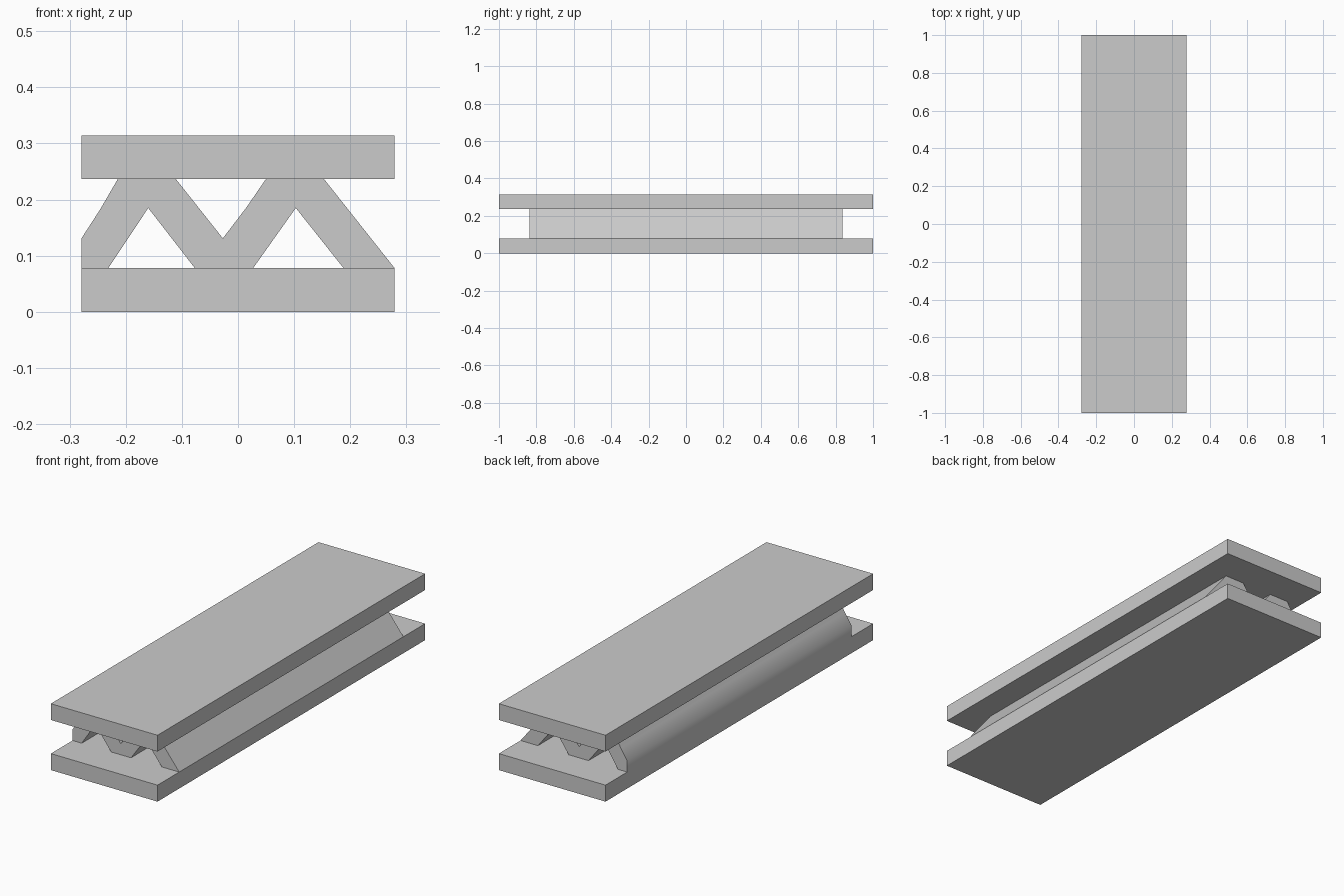
import bpy, bmesh, math

if "Cube" in bpy.data.objects:
    bpy.data.objects.remove(bpy.data.objects["Cube"])


def extrude_profile(name, points, half_length):
    """Extrude an x/z outline along y, symmetric about y = 0."""
    bm = bmesh.new()
    face = bm.faces.new([bm.verts.new((x, -half_length, z)) for x, z in points])
    result = bmesh.ops.extrude_face_region(bm, geom=[face])
    verts = [g for g in result["geom"] if isinstance(g, bmesh.types.BMVert)]
    bmesh.ops.translate(bm, verts=verts, vec=(0, 2 * half_length, 0))
    bmesh.ops.recalc_face_normals(bm, faces=bm.faces)
    mesh = bpy.data.meshes.new(name)
    bm.to_mesh(mesh)
    bm.free()
    obj = bpy.data.objects.new(name, mesh)
    bpy.context.collection.objects.link(obj)
    return obj


W = 0.279                        # half width
Z1, Z2, Z3 = 0.078, 0.237, 0.314  # bottom plate top, top plate bottom and top

# Flat plates
for name, low, high in (("bottom_plate", 0, Z1), ("top_plate", Z2, Z3)):
    extrude_profile(name, [(-W, low), (W, low), (W, high), (-W, high)], 1.0)

# Zigzag core between the plates
core = extrude_profile("zigzag_core", [
    (-W, Z1), (-0.231, Z1), (-0.16, 0.185), (-0.077, Z1),
    (0.027, Z1), (0.103, 0.185), (0.188, Z1), (W, Z1),
    (0.153, Z2), (0.05, Z2), (0.015, 0.186), (-0.027, 0.131),
    (-0.111, Z2), (-0.214, Z2), (-0.246, 0.182), (-W, 0.131),
], 0.838)

# Smooth the rounded outer flank, keep the other edges sharp
bpy.context.view_layer.objects.active = core
core.select_set(True)
bpy.ops.object.shade_smooth_by_angle(angle=math.radians(40))
